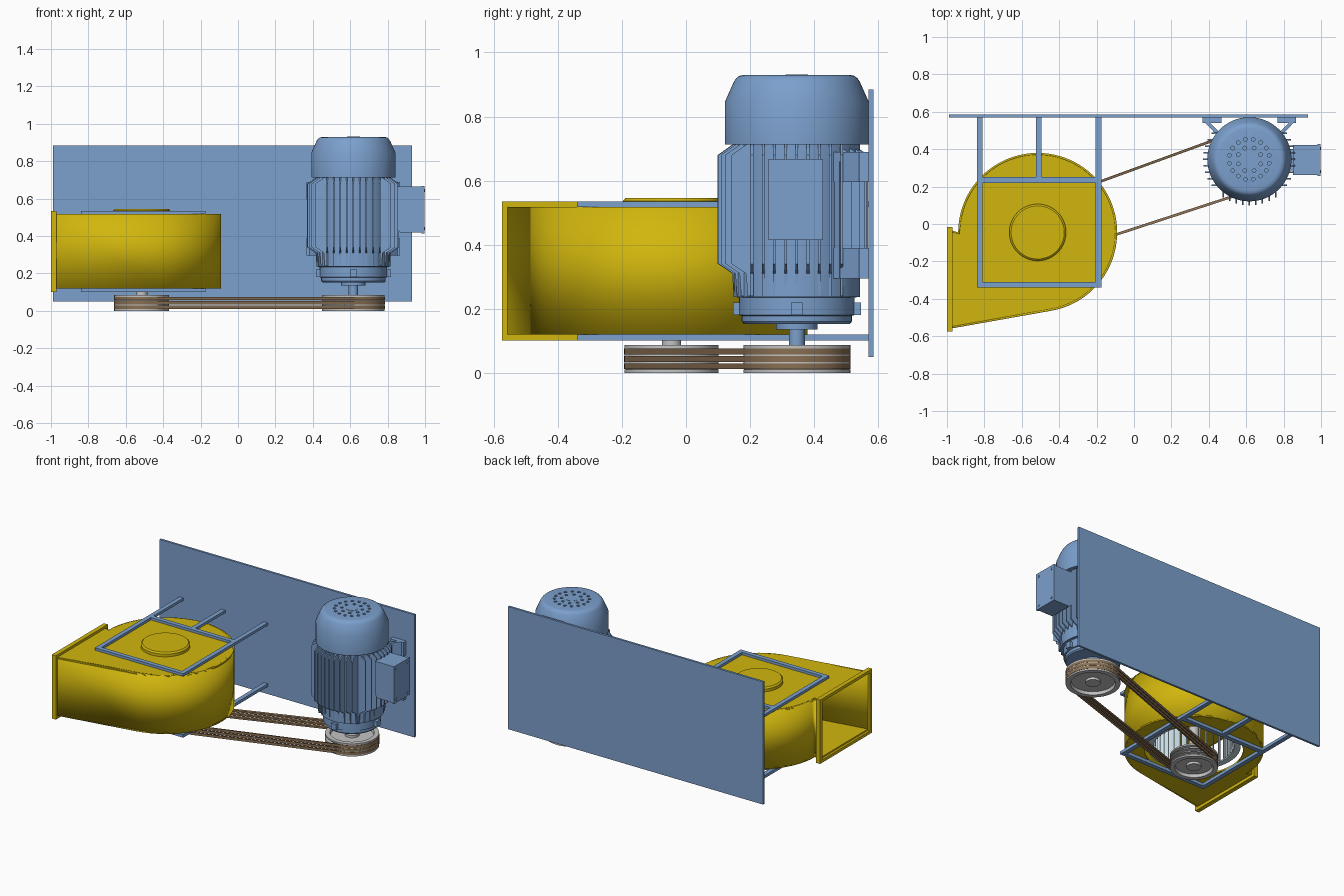
import bpy, bmesh, math
from math import sin, cos, pi, radians
from mathutils import Matrix, Vector

if "Cube" in bpy.data.objects:
    bpy.data.objects.remove(bpy.data.objects["Cube"])
parts = []


def material(name, rgb):
    m = bpy.data.materials.new(name)
    m.use_nodes = True
    m.diffuse_color = (*rgb, 1)
    node = next(n for n in m.node_tree.nodes if n.type == 'BSDF_PRINCIPLED')
    node.inputs["Base Color"].default_value = (*rgb, 1)
    return m


BLUE = material("steel_blue", (0.20, 0.35, 0.61))
YELLOW = material("housing_yellow", (0.64, 0.47, 0.004))
BROWN = material("belt_brown", (0.25, 0.16, 0.085))
GREY = material("pulley_grey", (0.55, 0.55, 0.55))
PALE = material("impeller_pale_blue", (0.60, 0.74, 0.80))


def finish(bm, name, mat, recalc=True):
    if recalc:
        bmesh.ops.recalc_face_normals(bm, faces=bm.faces)
    mesh = bpy.data.meshes.new(name)
    bm.to_mesh(mesh)
    bm.free()
    mesh.materials.append(mat)
    ob = bpy.data.objects.new(name, mesh)
    bpy.context.collection.objects.link(ob)
    parts.append(ob)
    return ob


def add_prism(bm, pts, depth, mat=Matrix()):
    face = bm.faces.new([bm.verts.new((x, y, 0)) for x, y in pts])
    geom = bmesh.ops.extrude_face_region(bm, geom=[face])["geom"]
    top = [v for v in geom if isinstance(v, bmesh.types.BMVert)]
    bmesh.ops.translate(bm, verts=top, vec=(0, 0, depth))
    bmesh.ops.transform(bm, matrix=mat, verts=top + list(face.verts))


def add_box(bm, x0, x1, y0, y1, z0, z1):
    add_prism(bm, [(x0, y0), (x1, y0), (x1, y1), (x0, y1)], z1 - z0,
              Matrix.Translation((0, 0, z0)))


def box(name, mat, *dims):
    bm = bmesh.new()
    add_box(bm, *dims)
    return finish(bm, name, mat)


def add_rod(bm, pos, r, length, rot=Matrix(), n=16):
    bmesh.ops.create_cone(bm, cap_ends=True, segments=n, radius1=r, radius2=r,
                          depth=length, matrix=Matrix.Translation(pos) @ rot)


def lathe(name, mat, centre, profile, steps=64):
    bm = bmesh.new()
    vs = [bm.verts.new((r, 0, z)) for r, z in profile]
    es = [bm.edges.new(p) for p in zip(vs, vs[1:])]
    bmesh.ops.spin(bm, geom=vs + es, axis=(0, 0, 1), cent=(0, 0, 0),
                   angle=2 * pi, steps=steps)
    bmesh.ops.remove_doubles(bm, verts=bm.verts, dist=1e-5)
    bmesh.ops.translate(bm, verts=bm.verts, vec=(*centre, 0))
    return finish(bm, name, mat)


def cut(ob, cutter):
    mod = ob.modifiers.new("cut", 'BOOLEAN')
    mod.object = cutter
    mod.solver = 'EXACT'
    cutter.hide_render = True
    bpy.context.view_layer.objects.active = ob
    bpy.ops.object.modifier_apply(modifier=mod.name)
    parts.remove(cutter)
    bpy.data.objects.remove(cutter)


FAN, MOTOR = (-0.515, -0.045), (0.617, 0.346)

# Mounting plate
box("mounting_plate", BLUE, -0.99, 0.93, 0.57, 0.585, 0.05, 0.885)

# Support frames above and below the housing
for name, z0, z1 in (("upper_frame", 0.517, 0.535), ("lower_frame", 0.10, 0.12)):
    bm = bmesh.new()
    for x in (-0.84, -0.205):
        add_box(bm, x, x + 0.03, -0.34, 0.57, z0, z1)
    add_box(bm, -0.525, -0.495, 0.25, 0.57, z0, z1)
    for y in (-0.34, 0.22):
        add_box(bm, -0.81, -0.205, y, y + 0.03, z0, z1)
    finish(bm, name, BLUE)

# Scroll housing: side wall, top and bottom cheeks
arc = [radians(180 - 260 * i / 64) for i in range(65)]
outline = [(-0.985, -0.03)]
outline += [(FAN[0] + 0.425 * cos(a), FAN[1] + 0.425 * sin(a)) for a in arc]
outline.append((-0.985, -0.56))
bm = bmesh.new()
rows = [[bm.verts.new((x, y, z)) for x, y in outline] for z in (0.12, 0.518)]
for i in range(len(outline) - 1):
    bm.faces.new((rows[0][i], rows[0][i + 1], rows[1][i + 1], rows[1][i]))
wall = finish(bm, "housing_wall", YELLOW, recalc=False)
solid = wall.modifiers.new("thickness", 'SOLIDIFY')
solid.thickness, solid.offset = 0.01, 1
for name, z in (("housing_bottom", 0.12), ("housing_top", 0.508)):
    bm = bmesh.new()
    add_prism(bm, outline, 0.01, Matrix.Translation((0, 0, z)))
    cheek = finish(bm, name, YELLOW)
    if name == "housing_bottom":
        bm = bmesh.new()
        add_rod(bm, (*FAN, z), 0.30, 0.1, n=64)
        cut(cheek, finish(bm, "inlet_cutter", YELLOW))
lathe("housing_cap", YELLOW, FAN, [(0, 0.51), (0.152, 0.51), (0.152, 0.537),
                                   (0.142, 0.546), (0, 0.546)])

# Outlet flange
bm = bmesh.new()
for y in (-0.575, -0.04):
    add_box(bm, -1, -0.97, y, y + 0.025, 0.10, 0.535)
for z in (0.10, 0.515):
    add_box(bm, -1, -0.97, -0.55, -0.04, z, z + 0.02)
finish(bm, "outlet_flange", YELLOW)

# Impeller: back disc, blades, front ring and shaft
lathe("impeller_disc", PALE, FAN, [(0, 0.47), (0.28, 0.47), (0.28, 0.48), (0, 0.48)])
lathe("impeller_ring", PALE, FAN, [(0.245, 0.15), (0.285, 0.15), (0.285, 0.16),
                                   (0.245, 0.16), (0.245, 0.15)])
bm = bmesh.new()
for i in range(36):
    place = Matrix.Translation((*FAN, 0.155)) @ Matrix.Rotation(i * pi / 18, 4, 'Z')
    add_prism(bm, [(0.235, 0), (0.26, 0.008), (0.28, 0.026), (0.277, 0.029),
                   (0.258, 0.012), (0.235, 0.004)], 0.32, place)
finish(bm, "impeller_blades", PALE)
lathe("fan_shaft", GREY, FAN, [(0, 0.04), (0.03, 0.04), (0.03, 0.40), (0.06, 0.40),
                               (0.06, 0.47), (0, 0.47)], 32)

# Grooved pulleys
BELT_Z = (0.02, 0.043, 0.066)
for name, c, r in (("fan_pulley", FAN, 0.147), ("motor_pulley", MOTOR, 0.167)):
    prof = [(0, 0.004), (0.045, 0.004), (0.045, 0.02), (r - 0.035, 0.02),
            (r - 0.03, 0), (r, 0)]
    for z in BELT_Z:
        prof += [(r, z - 0.0095), (r - 0.018, z - 0.006),
                 (r - 0.018, z + 0.006), (r, z + 0.0095)]
    prof += [(r, 0.086), (r - 0.03, 0.086), (r - 0.035, 0.07), (0.045, 0.07),
             (0.045, 0.086), (0, 0.086)]
    lathe(name, GREY, c, prof)

# Three belts, each following the two tangent lines
f, m = Vector(FAN), Vector(MOTOR)
heading = math.atan2(m.y - f.y, m.x - f.x)
lean = math.acos((0.147 - 0.167) / (m - f).length)


def belt_path(inset):
    pts = []
    for c, r, a0, a1 in ((m, 0.168, -lean, lean), (f, 0.148, lean, 2 * pi - lean)):
        for i in range(33):
            a = heading + a0 + (a1 - a0) * i / 32
            pts.append((c.x + (r - inset) * cos(a), c.y + (r - inset) * sin(a)))
    return pts


for k, z in enumerate(BELT_Z):
    bm = bmesh.new()
    loops = [[bm.verts.new((x, y, z + dz)) for x, y in belt_path(inset)]
             for inset, dz in ((0, -0.009), (0, 0.009), (0.014, 0.006), (0.014, -0.006))]
    for a, b in zip(loops, loops[1:] + loops[:1]):
        for i in range(len(a)):
            j = (i + 1) % len(a)
            bm.faces.new((a[i], a[j], b[j], b[i]))
    finish(bm, f"belt_{k + 1}", BROWN)

# Motor: turned body, end shield and shaft
lathe("motor_body", BLUE, MOTOR, [
    (0, 0.08), (0.025, 0.08), (0.025, 0.135), (0.065, 0.135), (0.065, 0.152),
    (0.165, 0.152), (0.172, 0.16), (0.172, 0.178), (0.18, 0.18), (0.18, 0.235),
    (0.198, 0.237), (0.198, 0.72), (0, 0.72)])

# Fan cowl with vent holes
cowl = lathe("motor_cowl", BLUE, MOTOR, [
    (0, 0.713), (0.225, 0.713), (0.225, 0.845), (0.197, 0.908), (0.19, 0.919),
    (0.18, 0.927), (0.165, 0.93), (0, 0.93)])
bm = bmesh.new()
for count, r in ((8, 0.065), (16, 0.108)):
    for i in range(count):
        a = 2 * pi * (i + 0.5) / count
        add_rod(bm, (MOTOR[0] + r * cos(a), MOTOR[1] + r * sin(a), 0.93), 0.01, 0.04, n=12)
cut(cowl, finish(bm, "vent_cutter", BLUE))
lathe("cowl_button", BLUE, MOTOR, [(0, 0.925), (0.035, 0.925), (0.035, 0.932), (0, 0.932)], 32)

# Cooling fins in four parallel groups
bm = bmesh.new()
for side, reach in enumerate((0.245, 0.222, 0.247, 0.247)):
    for k in range(-4, 5):
        o = k * 0.035
        r = math.sqrt(reach ** 2 - o ** 2)
        pts = [(0.1, 0.24), (r - 0.05, 0.24), (r - 0.045, 0.31), (r, 0.34),
               (r, 0.68), (r - 0.045, 0.712), (0.1, 0.712)]
        place = (Matrix.Translation((*MOTOR, 0)) @ Matrix.Rotation(side * pi / 2, 4, 'Z')
                 @ Matrix.Translation((0, o + 0.004, 0)) @ Matrix.Rotation(pi / 2, 4, 'X'))
        add_prism(bm, pts, 0.008, place)
finish(bm, "cooling_fins", BLUE)

# Clamping lugs on the end shield
bm = bmesh.new()
for i in range(4):
    place = Matrix.Translation((*MOTOR, 0.18)) @ Matrix.Rotation(i * pi / 2, 4, 'Z')
    add_prism(bm, [(0.15, -0.018), (0.2, -0.018), (0.2, 0.018), (0.15, 0.018)], 0.04, place)
finish(bm, "shield_lugs", BLUE)

# Terminal box with lid and screws
box("terminal_neck", BLUE, 0.78, 0.88, 0.285, 0.40, 0.45, 0.635)
bm = bmesh.new()
add_prism(bm, [(0.85, 0.435), (0.87, 0.418), (0.98, 0.418), (0.98, 0.665), (0.85, 0.665)],
          0.16, Matrix.Translation((0, 0.422, 0)) @ Matrix.Rotation(pi / 2, 4, 'X'))
finish(bm, "terminal_box", BLUE)
box("terminal_lid", BLUE, 0.98, 0.996, 0.257, 0.427, 0.415, 0.668)
bm = bmesh.new()
for y in (0.281, 0.403):
    for z in (0.44, 0.643):
        add_rod(bm, (0.992, y, z), 0.008, 0.016, Matrix.Rotation(pi / 2, 4, 'Y'))
finish(bm, "lid_screws", BLUE)

# Motor feet: pads and slanted webs, mirrored about the motor axis
bm = bmesh.new()
for s in (-1, 1):
    for z in (0.295, 0.595):
        for pts in ([(0.15, 0.54), (0.25, 0.54), (0.25, 0.57), (0.15, 0.57)],
                    [(0.15, 0.45), (0.235, 0.54), (0.215, 0.545), (0.13, 0.46)]):
            add_prism(bm, [(MOTOR[0] + s * x, y) for x, y in pts], 0.095,
                      Matrix.Translation((0, 0, z)))
    rail = [(0.13, 0.44), (0.18, 0.48), (0.17, 0.49), (0.12, 0.45)]
    add_prism(bm, [(MOTOR[0] + s * x, y) for x, y in rail], 0.365,
              Matrix.Translation((0, 0, 0.295)))
finish(bm, "motor_feet", BLUE)

# Smooth round surfaces, keep edges crisp
bpy.ops.object.select_all(action='DESELECT')
for ob in parts:
    ob.select_set(True)
bpy.context.view_layer.objects.active = parts[0]
bpy.ops.object.shade_smooth_by_angle(angle=radians(30))
